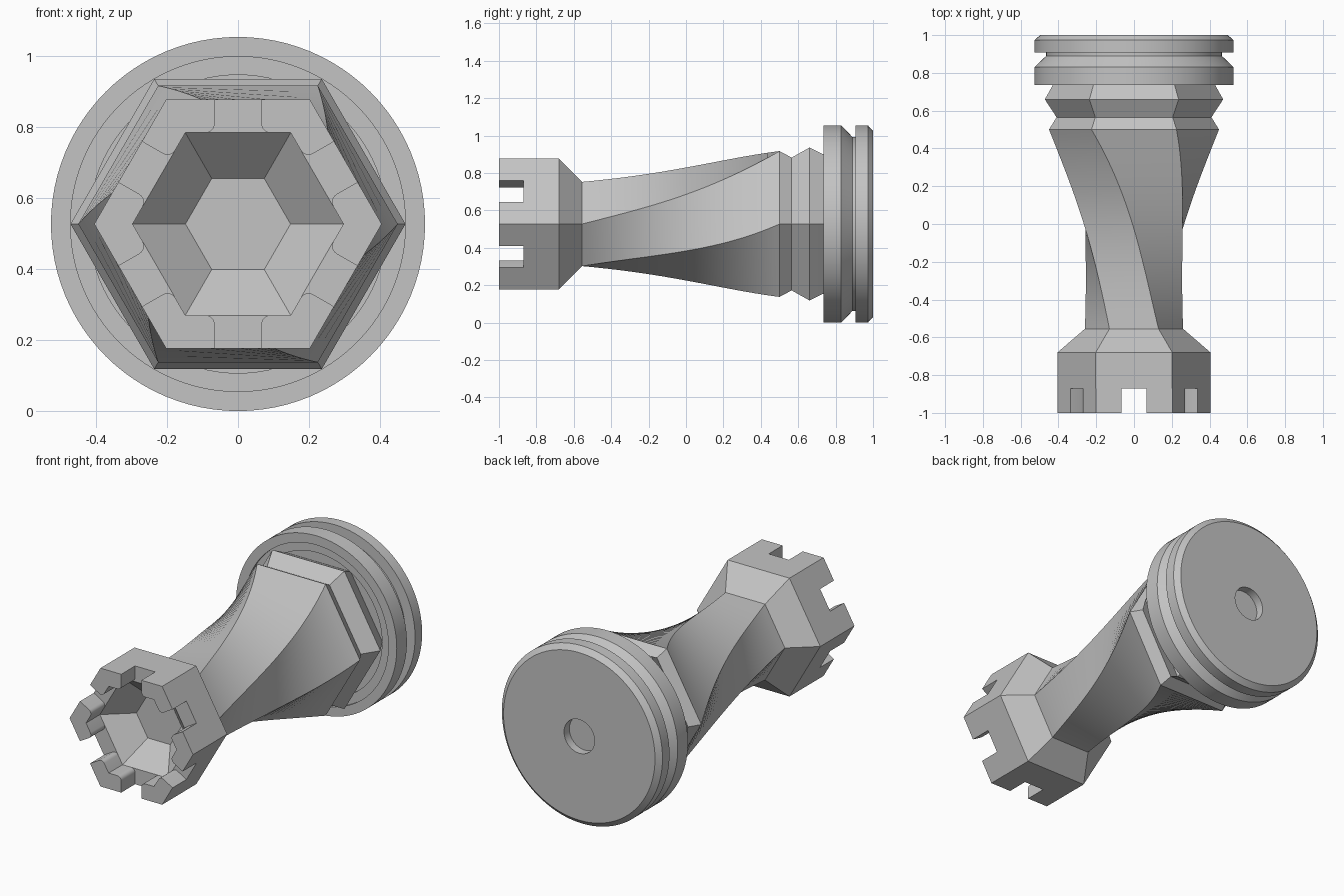
import bpy, bmesh
from math import cos, sin, pi, radians
from mathutils import Vector

if "Cube" in bpy.data.objects:
    bpy.data.objects.remove(bpy.data.objects["Cube"], do_unlink=True)

AXIS_Z = 0.527          # height of the lying piece's long axis
HEX = cos(pi / 6)       # apothem / corner radius of a hexagon

grey = bpy.data.materials.new("plain grey")
grey.use_nodes = True
grey.diffuse_color = (0.55, 0.55, 0.55, 1)
grey.node_tree.nodes["Principled BSDF"].inputs["Base Color"].default_value = (0.55, 0.55, 0.55, 1)


def ring(y, radius, sides, turn=0.0):
    """Regular polygon around the long axis."""
    return [Vector((radius * cos(turn + 2 * pi * i / sides), y,
                    AXIS_Z + radius * sin(turn + 2 * pi * i / sides)))
            for i in range(sides)]


def loft(name, rings, cap_end=True):
    """Skin a list of matching rings and cap the ends."""
    bm = bmesh.new()
    rows = [[bm.verts.new(p) for p in r] for r in rings]
    n = len(rows[0])
    for a, b in zip(rows, rows[1:]):
        for i in range(n):
            j = (i + 1) % n
            bm.faces.new((a[i], a[j], b[j], b[i]))
    bm.faces.new(rows[0])
    if cap_end:
        bm.faces.new(rows[-1])
    bmesh.ops.recalc_face_normals(bm, faces=bm.faces)
    mesh = bpy.data.meshes.new(name)
    bm.to_mesh(mesh)
    bm.free()
    mesh.materials.append(grey)
    obj = bpy.data.objects.new(name, mesh)
    bpy.context.collection.objects.link(obj)
    bpy.ops.object.select_all(action='DESELECT')
    obj.select_set(True)
    bpy.context.view_layer.objects.active = obj
    bpy.ops.object.shade_smooth_by_angle(angle=radians(25))
    return obj


# Body: funnel in the head, head, shoulder, twisted stem, collar
HEAD_R, BORE_R, SLOT_Y = 0.405, 0.297, -0.87
body = [ring(y, r, 6) for y, r in
        [(-0.74, 0.148), (SLOT_Y, BORE_R), (SLOT_Y, HEAD_R), (-0.68, HEAD_R)]]
STEPS = 32
for s in range(STEPS + 1):
    t = s / STEPS
    body.append(ring(-0.555 + 1.055 * t, 0.26 - 0.042 * t + 0.232 * t * t, 6, t * pi / 3))
body += [ring(y, r, 6, pi / 3) for y, r in
         [(0.565, 0.41), (0.66, 0.472), (0.735, 0.43), (0.77, 0.41)]]
loft("twisted_body", body)

# Battlements: one block on each corner of the head, inner corners rounded
SLOT, FILLET = 0.066, 0.025
outer, inner = HEAD_R * HEX, BORE_R * HEX


def block_outline(corner):
    """Outline of one corner block as (x, z) points around the axis."""
    half = [(outer, SLOT)]
    for k in range(6):
        a = k / 5 * pi / 2
        half.append((inner + FILLET - FILLET * sin(a), SLOT + FILLET - FILLET * cos(a)))
    upper, lower = [], []
    for depth, side in half:
        for sign, out in ((1, upper), (-1, lower)):
            a = corner + sign * pi / 6
            out.append((depth * cos(a) + sign * side * sin(a),
                        depth * sin(a) - sign * side * cos(a)))
    tip = (HEAD_R * cos(corner), HEAD_R * sin(corner))
    bore = (BORE_R * cos(corner), BORE_R * sin(corner))
    return [tip] + upper + [bore] + lower[::-1]


for i in range(6):
    outline = block_outline(i * pi / 3)
    loft(f"battlement_{i + 1}",
         [[Vector((x, y, AXIS_Z + z)) for x, z in outline] for y in (-1, SLOT_Y)],
         cap_end=False)

# Round base: recessed front, V groove, chamfered rim, shallow hole underneath
base_profile = [(0.76, 0.42), (0.75, 0.42), (0.75, 0.472), (0.735, 0.472),
                (0.735, 0.527), (0.83, 0.527), (0.89, 0.465), (0.907, 0.465),
                (0.907, 0.527), (0.973, 0.527), (1.0, 0.497), (1.0, 0.1), (0.95, 0.1)]
loft("round_base", [ring(y, r, 96) for y, r in base_profile])
